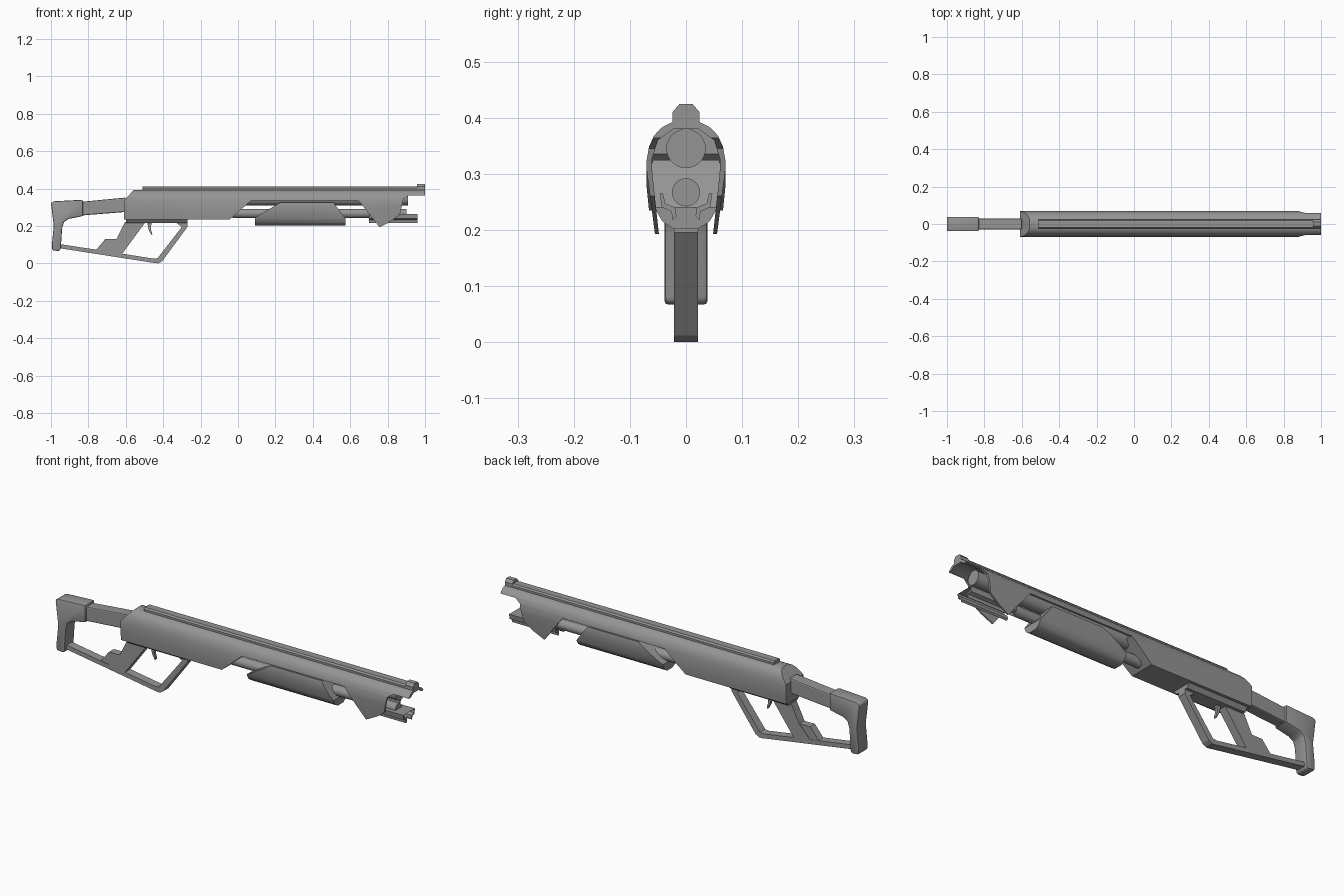
import bpy, bmesh, math

cube = bpy.data.objects.get("Cube")
if cube:
    bpy.data.objects.remove(cube, do_unlink=True)

GREY = (0.3, 0.3, 0.3, 1)
grey = bpy.data.materials.new("plain_grey")
grey.use_nodes = True
grey.diffuse_color = GREY
grey.node_tree.nodes["Principled BSDF"].inputs["Base Color"].default_value = GREY


def activate(ob):
    bpy.ops.object.select_all(action='DESELECT')
    ob.select_set(True)
    bpy.context.view_layer.objects.active = ob


def apply_all(ob):
    activate(ob)
    for mod in list(ob.modifiers):
        bpy.ops.object.modifier_apply(modifier=mod.name)


def prism(name, pts, axis, lo, hi, bevel=0.0):
    """Extrude an outline: axis y takes (x, z) points, axis x takes (y, z)."""
    bm = bmesh.new()

    def place(p, d):
        return (p[0], d, p[1]) if axis == 'y' else (d, p[0], p[1])

    a = [bm.verts.new(place(p, lo)) for p in pts]
    b = [bm.verts.new(place(p, hi)) for p in pts]
    bm.faces.new(a)
    bm.faces.new(b)
    for i in range(len(pts)):
        j = (i + 1) % len(pts)
        bm.faces.new((a[i], a[j], b[j], b[i]))
    bmesh.ops.recalc_face_normals(bm, faces=bm.faces)
    me = bpy.data.meshes.new(name)
    bm.to_mesh(me)
    bm.free()
    me.materials.append(grey)
    ob = bpy.data.objects.new(name, me)
    bpy.context.collection.objects.link(ob)
    if bevel:
        mod = ob.modifiers.new("bevel", 'BEVEL')
        mod.width, mod.segments = bevel, 2
        apply_all(ob)
    return ob


def mirrored(half):
    return half + [(-y, z) for y, z in reversed(half)]


def trim(ob, outline):
    """Keep only what lies inside a side outline."""
    cutter = prism("cutter", outline, 'y', -0.3, 0.3)
    mod = ob.modifiers.new("trim", 'BOOLEAN')
    mod.operation, mod.solver, mod.object = 'INTERSECT', 'EXACT', cutter
    apply_all(ob)
    bpy.data.objects.remove(cutter, do_unlink=True)


def smooth(ob, angle=36):
    activate(ob)
    bpy.ops.object.shade_smooth_by_angle(angle=math.radians(angle))


def tube(name, radius, z, x0, x1):
    bpy.ops.mesh.primitive_cylinder_add(
        vertices=32, radius=radius, depth=x1 - x0,
        location=((x0 + x1) / 2, 0, z), rotation=(0, math.pi / 2, 0))
    ob = bpy.context.object
    ob.name = name
    ob.data.materials.append(grey)
    smooth(ob)


# Receiver: solid rear body with a sloped front underside
shoulder = [(.025, .392), (.044, .382), (.057, .368), (.066, .348), (.07, .325)]
receiver = prism("receiver", mirrored(shoulder + [(.07, .275), (.066, .235)]),
                 'x', -0.61, 0.07)
trim(receiver, [(-.62, .23), (-.05, .23), (.07, .335), (.08, .335), (.08, .5),
                (-.555, .5), (-.555, .395), (-.61, .335), (-.62, .335)])
smooth(receiver)

# Barrel shroud: thin shell with two pointed side flaps
inner = [(.048, .19), (.06, .30), (.061, .325), (.05, .36), (.022, .38)]
outer = shoulder + [(.07, .305), (.055, .19)]
shroud = prism("barrel_shroud", mirrored(outer + inner), 'x', 0.07, 1.0)
trim(shroud, [(.06, .335), (.645, .335), (.757, .193), (.82, .226), (.865, .26),
              (.885, .345), (.915, .364), (1.1, .364), (1.1, .5), (.06, .5)])
smooth(shroud)

# Barrel, magazine tube and the open trough under the muzzle
tube("barrel", .035, .345, 0, .91)
tube("magazine_tube", .025, .267, -.03, .90)
prism("muzzle_trough", mirrored([(.047, .265), (.043, .24), (.026, .233), (.024, .217),
                                 (.017, .224), (.019, .24), (.037, .247), (.041, .265)]),
      'x', .70, .96)

# Sliding fore grip: rounded belly, trapezoid side plates
fore = prism("fore_grip", mirrored([(.058, .33), (.064, .30), (.062, .265), (.055, .237),
                                    (.042, .215), (.022, .202)]), 'x', .09, .575)
trim(fore, [(.09, .19), (.09, .245), (.225, .325), (.51, .325), (.575, .24), (.575, .19)])
smooth(fore)

# Top rail and front sight
prism("top_rail", mirrored([(.024, .385), (.024, .402), (.018, .41)]), 'x', -.51, .99)
prism("front_sight", mirrored([(.024, .385), (.024, .41), (.012, .424)]), 'x', .957, 1.0)

# Lower frame: tang, grip, palm rest, bottom bar and front strut
prism("tang", mirrored([(.055, .24), (.036, .215)]), 'x', -.6, -.27)
W = .021
prism("grip", [(-.605, .22), (-.65, .13), (-.71, .065), (-.62, .05), (-.495, .22)],
      'y', -W, W)
prism("palm_rest", [(-.76, .07), (-.71, .13), (-.645, .13), (-.68, .06)], 'y', -.019, .019)
prism("bottom_bar", [(-.96, .082), (-.44, .001), (-.43, .022), (-.62, .052), (-.96, .104)],
      'y', -W, W)
prism("front_strut", [(-.45, .002), (-.425, .0), (-.405, .012), (-.27, .195), (-.27, .22),
                      (-.335, .22), (-.30, .195), (-.43, .028), (-.45, .025)], 'y', -W, W)
prism("trigger", [(-.485, .22), (-.478, .18), (-.462, .15), (-.458, .155), (-.466, .185),
                  (-.462, .22)], 'y', -.007, .007)

# Shoulder stock
prism("stock_arm", [(-.85, .255), (-.6, .275), (-.6, .352), (-.85, .328)],
      'y', -.029, .029, .006)
butt = prism("butt_pad", [(-1.0, .322), (-.985, .332), (-.83, .34), (-.83, .253),
                          (-.905, .238), (-.93, .222), (-.94, .19), (-.948, .075),
                          (-.957, .066), (-.993, .07), (-.995, .10), (-.985, .2)],
             'y', -.038, .038, .009)
smooth(butt)
